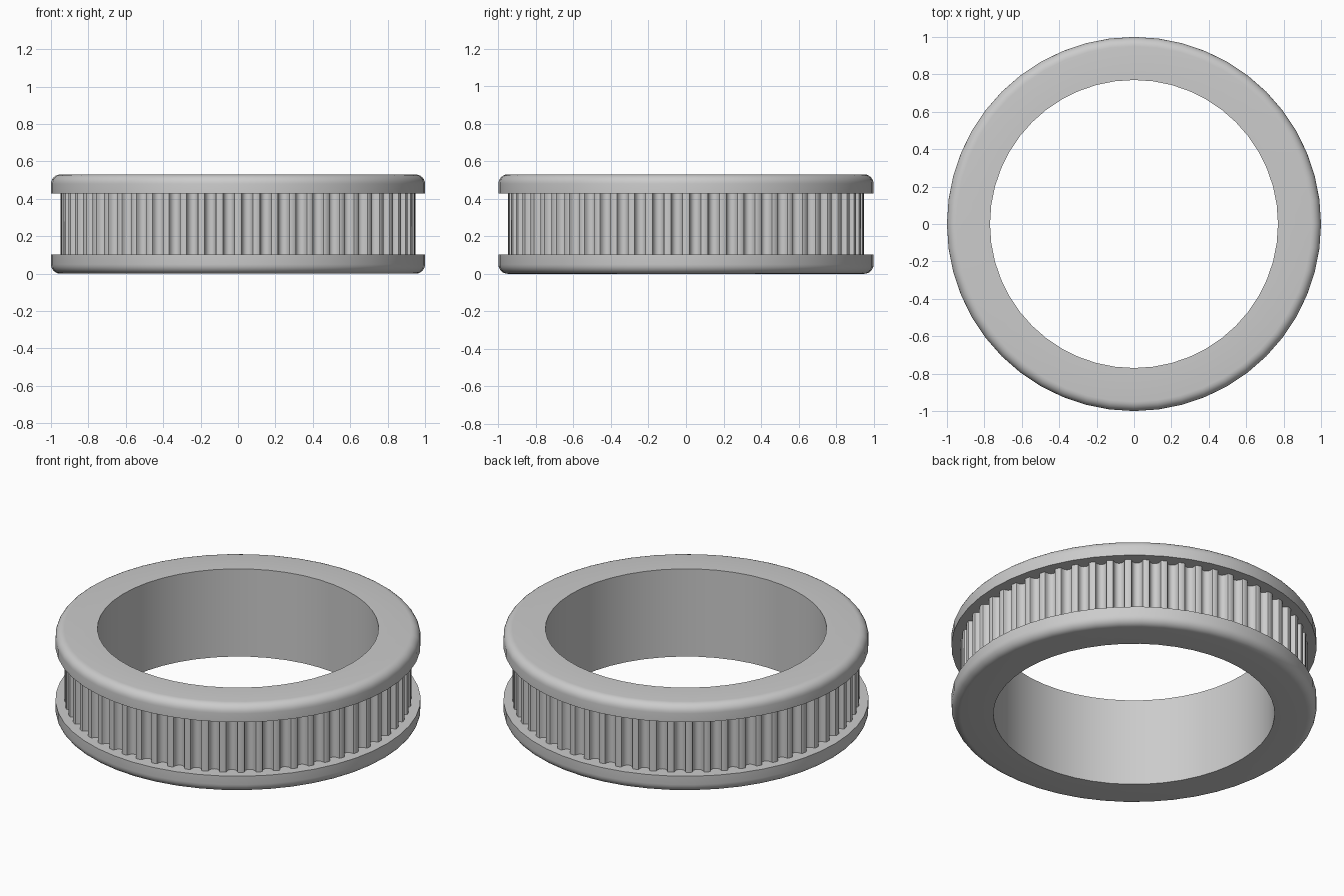
import bpy, bmesh
from math import sin, cos, pi, radians

old = bpy.data.objects.get("Cube")
if old:
    bpy.data.objects.remove(old)

# Main dimensions
HEIGHT, FLANGE = 0.53, 0.102
BORE_R, TOOTH_R, FLANGE_R, CORE_R = 0.77, 0.95, 1.0, 0.9
ROUND = 0.05
TEETH = 60
SIDES = 48

grey = bpy.data.materials.new("plain grey")
grey.use_nodes = True
grey.diffuse_color = (0.6, 0.6, 0.6, 1)
grey.node_tree.nodes["Principled BSDF"].inputs["Base Color"].default_value = (0.6, 0.6, 0.6, 1)


def ring_object(name, loops):
    """Bridge equal-length loops of points into one closed ring."""
    bm = bmesh.new()
    rows = [[bm.verts.new(p) for p in loop] for loop in loops]
    n = len(rows[0])
    for r, row in enumerate(rows):
        above = rows[(r + 1) % len(rows)]
        for i in range(n):
            j = (i + 1) % n
            bm.faces.new((row[i], row[j], above[j], above[i]))
    bmesh.ops.recalc_face_normals(bm, faces=bm.faces)
    mesh = bpy.data.meshes.new(name)
    bm.to_mesh(mesh)
    bm.free()
    mesh.materials.append(grey)
    obj = bpy.data.objects.new(name, mesh)
    bpy.context.collection.objects.link(obj)
    bpy.ops.object.select_all(action='DESELECT')
    obj.select_set(True)
    bpy.context.view_layer.objects.active = obj
    bpy.ops.object.shade_smooth_by_angle(angle=radians(30))
    return obj


def circle(r, z):
    return [(r * sin(2 * pi * i / SIDES), -r * cos(2 * pi * i / SIDES), z)
            for i in range(SIDES)]


# Flanged body: lower half profile with rounded rim, mirrored for the upper half
half = [(BORE_R, 0)]
for k in range(7):
    a = pi / 2 * k / 6
    half.append((FLANGE_R - ROUND + ROUND * sin(a), ROUND - ROUND * cos(a)))
half += [(FLANGE_R, FLANGE), (CORE_R, FLANGE)]
profile = half + [(r, HEIGHT - z) for r, z in reversed(half)]
ring_object("flanged_ring", [circle(r, z) for r, z in profile])

# Toothed band: rounded grooves as (half width, depth), lands between them
groove = [(0.0377, 0), (0.0315, 0.003), (0.0295, 0.010), (0.0276, 0.0173),
          (0.0228, 0.0272), (0.0125, 0.0357)]
section = ([(-w, d) for w, d in groove] + [(0, 0.0385)]
           + [(w, d) for w, d in reversed(groove)])
outline, inside = [], []
for t in range(TEETH):
    mid = 2 * pi * (t + 0.5) / TEETH
    for w, d in section:
        a = mid + w / TOOTH_R
        r = TOOTH_R - d
        outline.append((r * sin(a), -r * cos(a)))
        inside.append((0.88 * sin(a), -0.88 * cos(a)))


def at_height(points, z):
    return [(x, y, z) for x, y in points]


low, high = FLANGE - 0.01, HEIGHT - FLANGE + 0.01
ring_object("toothed_band", [at_height(inside, low), at_height(outline, low),
                             at_height(outline, high), at_height(inside, high)])
